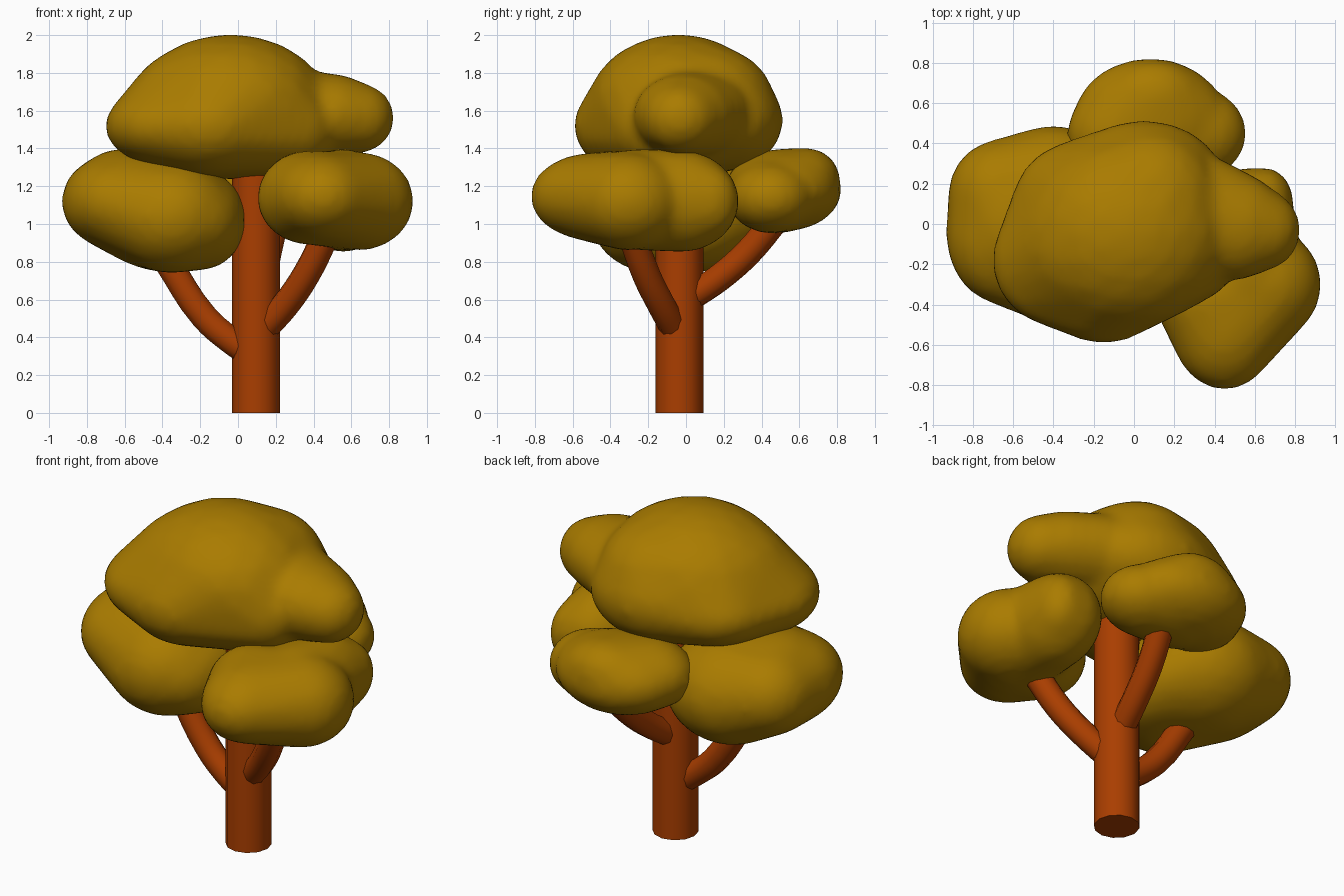
import bpy
import bmesh
from math import radians
from mathutils import Matrix, Vector

if "Cube" in bpy.data.objects:
    bpy.data.objects.remove(bpy.data.objects["Cube"], do_unlink=True)


def material(name, color):
    mat = bpy.data.materials.new(name)
    mat.use_nodes = True
    mat.diffuse_color = color
    bsdf = next(n for n in mat.node_tree.nodes if n.type == "BSDF_PRINCIPLED")
    bsdf.inputs["Base Color"].default_value = color
    return mat


leaf = material("olive leaves", (0.40, 0.20, 0.0, 1))
bark = material("rust bark", (0.40, 0.048, 0.0, 1))


def link(name, data, mat):
    obj = bpy.data.objects.new(name, data)
    bpy.context.collection.objects.link(obj)
    data.materials.append(mat)
    return obj


def lobe(ellipsoids):
    """Convex skin wrapped around a few ellipsoids (x, y, z, rx, ry, rz)."""
    bm = bmesh.new()
    for e in ellipsoids:
        place = Matrix.Translation(e[:3]) @ Matrix.Diagonal(e[3:]).to_4x4()
        bmesh.ops.create_icosphere(bm, subdivisions=3, radius=1, matrix=place)
    hull = bmesh.ops.convex_hull(bm, input=bm.verts)
    loose = {g for g in hull["geom_interior"] if isinstance(g, bmesh.types.BMVert)}
    bmesh.ops.delete(bm, geom=list(loose), context="VERTS")
    bmesh.ops.recalc_face_normals(bm, faces=bm.faces)
    return bm


def canopy(name, *lobes):
    """Lobes fused into one soft clump of leaves."""
    whole = bmesh.new()
    for ellipsoids in lobes:
        part = lobe(ellipsoids)
        temp = bpy.data.meshes.new("temp")
        part.to_mesh(temp)
        part.free()
        whole.from_mesh(temp)
        bpy.data.meshes.remove(temp)
    mesh = bpy.data.meshes.new(name)
    whole.to_mesh(mesh)
    whole.free()
    obj = link(name, mesh, leaf)
    remesh = obj.modifiers.new("fuse", "REMESH")
    remesh.mode = "VOXEL"
    remesh.voxel_size = 0.03
    remesh.use_smooth_shade = True
    soften = obj.modifiers.new("soften", "SMOOTH")
    soften.factor = 0.5
    soften.iterations = 6


def branch(name, points, radius):
    """Round limb following a smooth path."""
    curve = bpy.data.curves.new(name, "CURVE")
    curve.dimensions = "3D"
    curve.bevel_depth = radius
    curve.bevel_resolution = 3
    curve.resolution_u = 4
    curve.use_fill_caps = True
    spline = curve.splines.new("BEZIER")
    spline.bezier_points.add(len(points) - 1)
    for knot, p in zip(spline.bezier_points, points):
        knot.co = Vector(p)
        knot.handle_left_type = knot.handle_right_type = "AUTO"
    obj = link(name, curve, bark)
    bpy.ops.object.select_all(action="DESELECT")
    obj.select_set(True)
    bpy.context.view_layer.objects.active = obj
    bpy.ops.object.convert(target="MESH")
    bpy.ops.object.shade_smooth_by_angle(angle=radians(50))


# Trunk
bpy.ops.mesh.primitive_cylinder_add(vertices=12, radius=0.127, depth=1.4,
                                    location=(0.095, -0.035, 0.7))
trunk = bpy.context.object
trunk.name = "trunk"
trunk.data.materials.append(bark)
bpy.ops.object.shade_smooth_by_angle(angle=radians(50))

# Branches
branch("left_branch", [(0.07, -0.04, 0.31), (-0.04, -0.04, 0.385),
                       (-0.18, -0.03, 0.51), (-0.38, -0.02, 0.81)], 0.075)
branch("right_branch", [(0.15, -0.07, 0.46), (0.25, -0.13, 0.57),
                        (0.36, -0.21, 0.73), (0.47, -0.29, 0.95)], 0.074)
branch("back_branch", [(0.1, 0.02, 0.61), (0.13, 0.17, 0.71),
                       (0.16, 0.33, 0.85), (0.2, 0.48, 1.03)], 0.074)

# Leaf clumps
canopy("top_canopy",
       [(-0.04, -0.04, 1.62, 0.52, 0.48, 0.385),
        (-0.38, -0.18, 1.52, 0.325, 0.33, 0.215),
        (-0.25, -0.08, 1.62, 0.33, 0.37, 0.31),
        (-0.25, 0.08, 1.52, 0.36, 0.34, 0.22),
        (-0.15, -0.25, 1.52, 0.35, 0.345, 0.265),
        (0.25, -0.12, 1.51, 0.28, 0.28, 0.25),
        (0.08, 0.1, 1.64, 0.36, 0.37, 0.31),
        (0.05, 0.2, 1.55, 0.4, 0.315, 0.27)],
       [(0.35, 0.03, 1.58, 0.26, 0.31, 0.235),
        (0.5, -0.01, 1.575, 0.25, 0.27, 0.22),
        (0.64, -0.03, 1.56, 0.187, 0.2, 0.185)])
canopy("left_canopy",
       [(-0.2, -0.05, 1.02, 0.245, 0.4, 0.265),
        (-0.65, -0.05, 1.12, 0.285, 0.35, 0.25),
        (-0.66, 0.14, 1.12, 0.265, 0.28, 0.25),
        (-0.6, 0.0, 1.2, 0.26, 0.33, 0.2),
        (-0.4, 0.12, 1.07, 0.38, 0.37, 0.32),
        (-0.35, -0.17, 1.04, 0.34, 0.34, 0.3)])
canopy("right_canopy",
       [(0.45, -0.5, 1.145, 0.27, 0.325, 0.232),
        (0.37, -0.37, 1.14, 0.27, 0.25, 0.25),
        (0.64, -0.3, 1.12, 0.292, 0.29, 0.262)],
       [(0.55, -0.25, 1.13, 0.27, 0.3, 0.27),
        (0.56, -0.02, 1.12, 0.245, 0.3, 0.27),
        (0.65, 0.12, 1.12, 0.14, 0.16, 0.19)])
canopy("back_canopy",
       [(0.08, 0.52, 1.18, 0.38, 0.305, 0.22),
        (0.1, 0.63, 1.24, 0.24, 0.185, 0.165),
        (-0.05, 0.45, 1.19, 0.285, 0.24, 0.2)],
       [(0.1, 0.48, 1.17, 0.32, 0.28, 0.22),
        (0.31, 0.45, 1.14, 0.25, 0.23, 0.19)])
